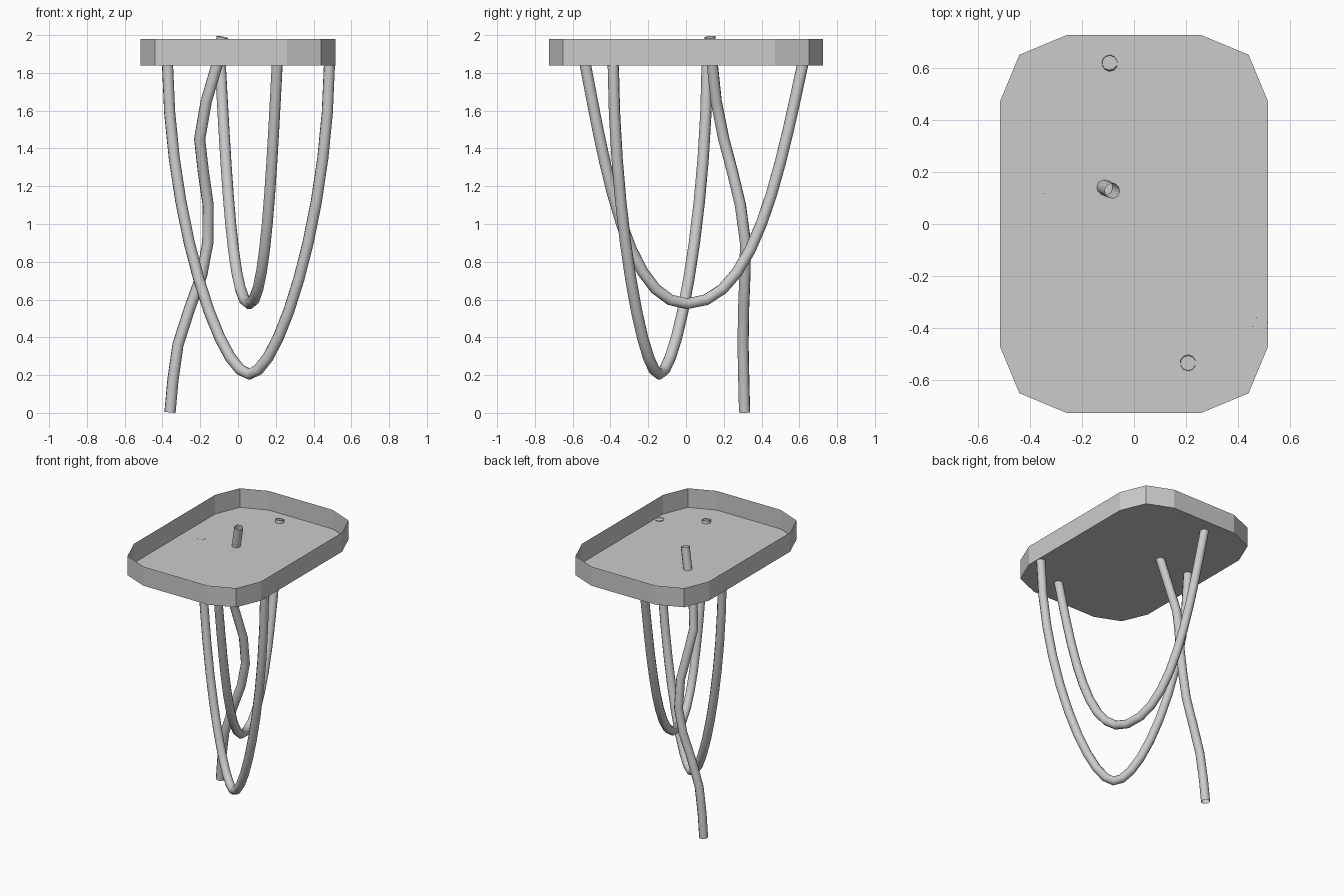
import bpy, bmesh
from mathutils import Vector
from mathutils.geometry import interpolate_bezier

if "Cube" in bpy.data.objects:
    bpy.data.objects.remove(bpy.data.objects["Cube"])


def tube(name, pts, radius):
    """Open-ended round tube along a list of points, returned as a mesh object."""
    cu = bpy.data.curves.new(name + "_path", 'CURVE')
    cu.dimensions = '3D'
    cu.fill_mode = 'FULL'
    cu.bevel_depth = radius
    cu.bevel_resolution = 3
    cu.use_fill_caps = False
    sp = cu.splines.new('POLY')
    sp.points.add(len(pts) - 1)
    for p, co in zip(sp.points, pts):
        p.co = (*co, 1)
    path = bpy.data.objects.new(name + "_path", cu)
    bpy.context.collection.objects.link(path)
    bpy.context.view_layer.update()
    dg = bpy.context.evaluated_depsgraph_get()
    me = bpy.data.meshes.new_from_object(path.evaluated_get(dg))
    bpy.data.objects.remove(path)
    ob = bpy.data.objects.new(name, me)
    bpy.context.collection.objects.link(ob)
    me.shade_smooth()
    return ob


def hanging_loop(name, a, low, b, spread, lift, belly):
    """Drooping cable from a, down through low, up to b."""
    low = Vector(low)

    def half(end):
        d = Vector(end) - low
        flat = Vector((d.x, d.y, 0))
        h1 = low + flat * spread + Vector((0, 0, lift))
        return interpolate_bezier(Vector(end), h1, low + flat * belly, low, 11)
    return tube(name, half(a) + half(b)[-2::-1], 0.03)


# Ceiling panel: open tray with a flat floor and thin upright rim
corner = [(0.26, 0.725), (0.44, 0.65), (0.515, 0.47)]
outline = []
for sx, sy, step in ((1, 1, 1), (1, -1, -1), (-1, -1, 1), (-1, 1, -1)):
    outline += [(sx * x, sy * y) for x, y in corner[::step]]
bm = bmesh.new()
low = [bm.verts.new((x, y, 1.84)) for x, y in outline]
top = [bm.verts.new((x, y, 1.98)) for x, y in outline]
bm.faces.new(low)
n = len(outline)
for i in range(n):
    j = (i + 1) % n
    bm.faces.new((low[j], low[i], top[i], top[j]))
mesh = bpy.data.meshes.new("ceiling_panel")
bm.to_mesh(mesh)
bm.free()
bpy.context.collection.objects.link(bpy.data.objects.new("ceiling_panel", mesh))

# Two hanging cable loops
hanging_loop("long_cable_loop", (-0.373, 0.112, 1.84), (0.06, -0.142, 0.205),
             (0.484, -0.385, 1.843), 0.97, 0.795, 0.345)
hanging_loop("short_cable_loop", (-0.094, 0.62, 1.855), (0.06, 0.005, 0.578),
             (0.208, -0.535, 1.855), 0.80, 0.71, 0.58)

# Loose cable poking through the panel and hanging to the ground
tube("loose_cable", [
    (-0.083, 0.127, 1.99), (-0.112, 0.14, 1.84), (-0.168, 0.16, 1.65),
    (-0.203, 0.2, 1.45), (-0.184, 0.245, 1.28), (-0.158, 0.288, 1.1),
    (-0.16, 0.315, 0.9), (-0.192, 0.312, 0.73), (-0.257, 0.305, 0.55),
    (-0.318, 0.302, 0.36), (-0.345, 0.306, 0.17), (-0.36, 0.31, 0.003)], 0.03)
